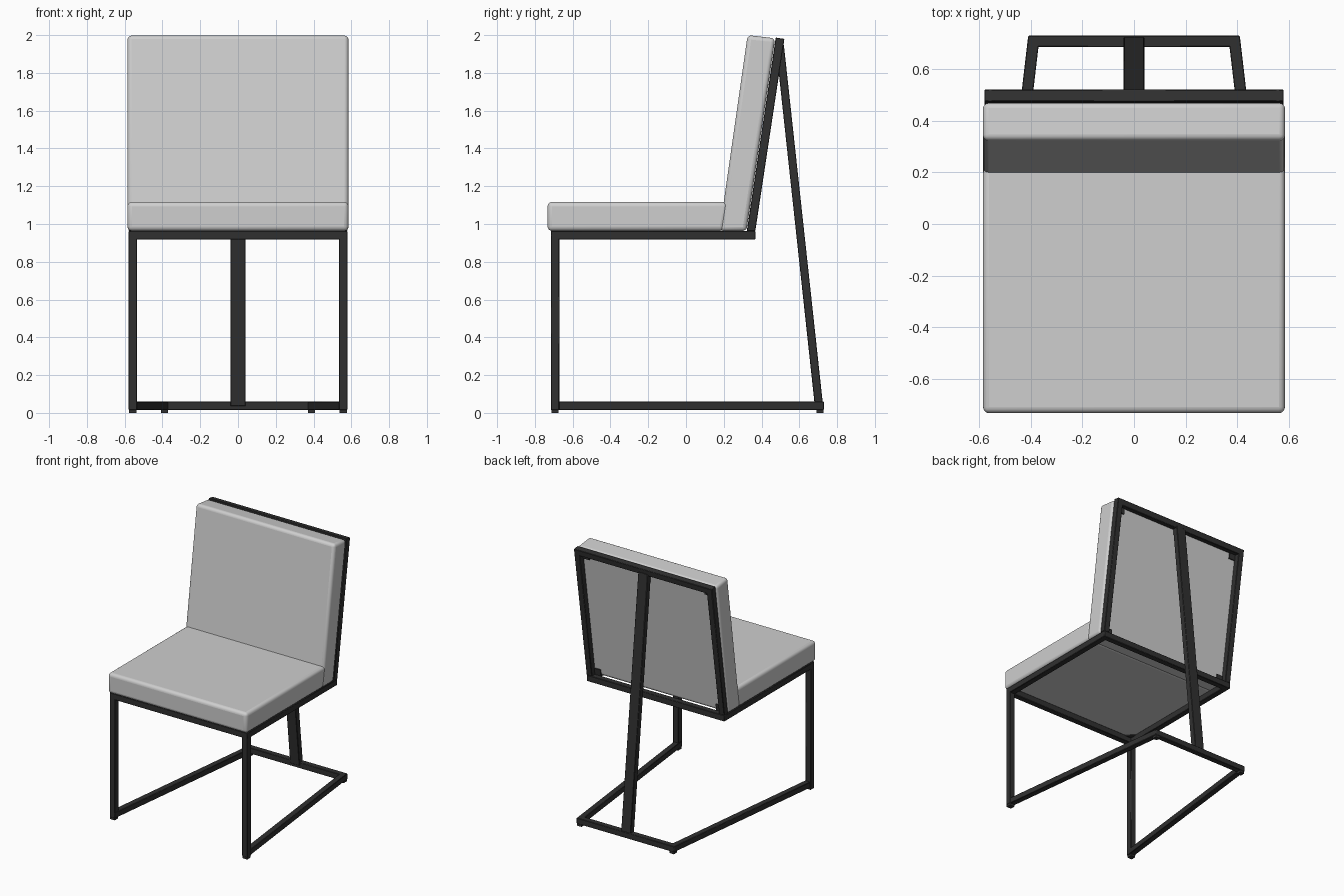
import bpy, bmesh, math
from mathutils import Vector

if "Cube" in bpy.data.objects:
    bpy.data.objects.remove(bpy.data.objects["Cube"])


def material(name, rgb):
    m = bpy.data.materials.new(name)
    m.diffuse_color = (*rgb, 1)
    m.use_nodes = True
    m.node_tree.nodes["Principled BSDF"].inputs["Base Color"].default_value = m.diffuse_color
    return m


FRAME = material("black metal", (0.03, 0.03, 0.03))
FABRIC = material("light grey fabric", (0.62, 0.62, 0.62))


def prism(name, axis, profile, lo, hi, mat, bevel=0.003, segments=1):
    """Extrude a profile along x (profile = y,z) or z (profile = x,y)."""
    bm = bmesh.new()
    place = (lambda p, d: (d, p[0], p[1])) if axis == 'x' else (lambda p, d: (p[0], p[1], d))
    a = [bm.verts.new(place(p, lo)) for p in profile]
    b = [bm.verts.new(place(p, hi)) for p in profile]
    bm.faces.new(a)
    bm.faces.new(b)
    n = len(a)
    for i in range(n):
        bm.faces.new((a[i], a[(i + 1) % n], b[(i + 1) % n], b[i]))
    bmesh.ops.recalc_face_normals(bm, faces=bm.faces)
    me = bpy.data.meshes.new(name)
    bm.to_mesh(me)
    bm.free()
    me.materials.append(mat)
    ob = bpy.data.objects.new(name, me)
    bpy.context.collection.objects.link(ob)
    if bevel:
        mod = ob.modifiers.new("soft edges", 'BEVEL')
        mod.width, mod.segments = bevel, segments
    bpy.context.view_layer.objects.active = ob
    bpy.ops.object.select_all(action='DESELECT')
    ob.select_set(True)
    bpy.ops.object.shade_smooth_by_angle(angle=math.radians(35))
    return ob


def rect(u0, u1, v0, v1):
    return [(u0, v0), (u1, v0), (u1, v1), (u0, v1)]


W, T = 0.58, 0.045          # frame half width, tube size
S0, S1 = 0.917, 0.963       # seat frame bottom and top
B0, B1 = 0.016, 0.06        # base frame bottom and top

# Cushions
prism("seat_cushion", 'x', [(-0.733, S1), (0.20, S1), (0.225, 1.117), (-0.733, 1.117)],
      -0.585, 0.585, FABRIC, 0.024, 4)
prism("back_cushion", 'x', [(0.178, S1), (0.32, S1), (0.472, 1.983), (0.326, 2.0)],
      -0.585, 0.585, FABRIC, 0.022, 4)

# Seat frame cross bars
prism("seat_front_bar", 'x', rect(-0.716, -0.671, S0, S1), -W, W, FRAME)
prism("seat_rear_bar", 'x', rect(0.322, 0.367, S0, S1), -W, W, FRAME)

# Parts on both sides
for s, side in ((-1, "left"), (1, "right")):
    lo, hi = sorted((s * (W - T), s * W))
    prism(f"{side}_front_leg", 'x', rect(-0.716, -0.671, B0, S1), lo, hi, FRAME)
    prism(f"{side}_seat_rail", 'x', rect(-0.716, 0.367, S0, S1), lo, hi, FRAME)
    prism(f"{side}_back_upright", 'x',
          [(0.322, S1), (0.367, S1), (0.521, 1.98), (0.475, 1.987)], lo, hi, FRAME)
    # base rail tapers inward towards the rear
    prism(f"{side}_base_rail", 'z',
          [(s * W, -0.716), (s * 0.41, 0.73), (s * 0.365, 0.73), (s * (W - T), -0.716)],
          B0, B1, FRAME)
    # foot pads
    prism(f"{side}_front_foot", 'z', rect(lo + 0.003, hi - 0.003, -0.713, -0.674), 0, B0, FRAME, 0)
    flo, fhi = sorted((s * 0.37, s * 0.407))
    prism(f"{side}_rear_foot", 'z', rect(flo, fhi, 0.69, 0.727), 0, B0, FRAME, 0)
    # small fixing plates in the corners of the seat and back frames
    e, g = s * (W - T), s * (W - T - 0.05)
    for label, y, d in (("front", -0.671, 0.05), ("rear", 0.322, -0.05)):
        prism(f"{side}_{label}_seat_plate", 'z', [(e, y), (g, y), (e, y + d)],
              S1 - 0.008, S1, FRAME, 0)
    plo, phi = sorted((e, g))
    for label, z in (("lower", 0.965), ("upper", 1.90)):
        y = 0.322 + (z - S1) * 0.15
        prism(f"{side}_{label}_back_plate", 'x',
              [(y, z), (y + 0.008, z), (y + 0.0155, z + 0.05), (y + 0.0075, z + 0.05)],
              plo, phi, FRAME, 0)

# Back top bar, base rear bar and sloping centre brace
prism("back_top_bar", 'x', [(0.4685, 1.942), (0.514, 1.935), (0.521, 1.98), (0.475, 1.987)],
      -W, W, FRAME)
prism("base_rear_bar", 'x', rect(0.686, 0.73, B0, B1), -0.41, 0.41, FRAME)
prism("rear_brace", 'x', [(0.682, B0 + 0.02), (0.726, B0 + 0.02), (0.518, 1.95), (0.475, 1.95)],
      -0.04, 0.04, FRAME)
